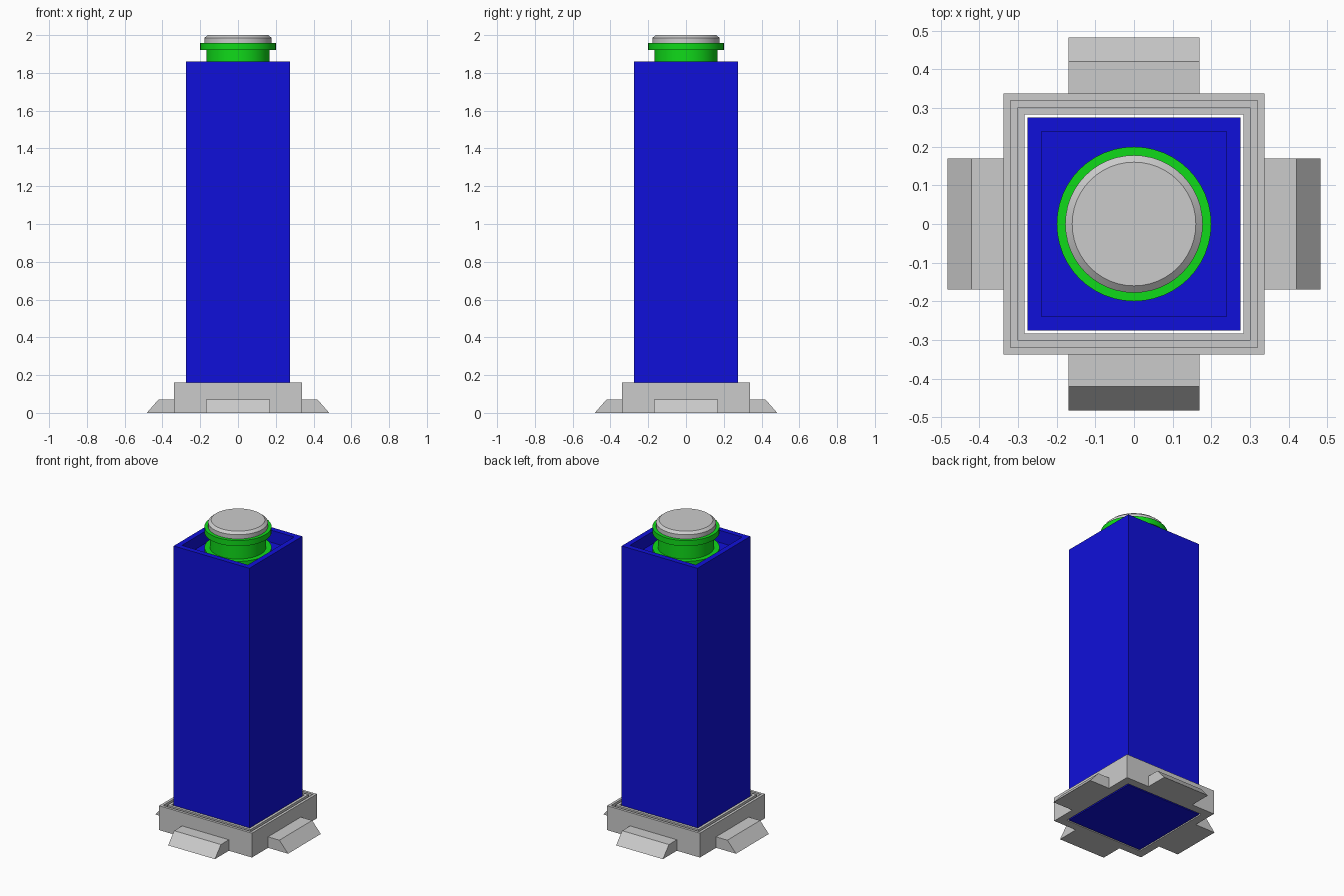
import bpy, bmesh, math

if "Cube" in bpy.data.objects:
    bpy.data.objects.remove(bpy.data.objects["Cube"])


def finish(name, bm, color=None, smooth=False):
    bmesh.ops.recalc_face_normals(bm, faces=bm.faces)
    me = bpy.data.meshes.new(name)
    bm.to_mesh(me)
    bm.free()
    ob = bpy.data.objects.new(name, me)
    bpy.context.collection.objects.link(ob)
    if color:
        mat = bpy.data.materials.new(name + "_paint")
        mat.diffuse_color = color
        mat.use_nodes = True
        mat.node_tree.nodes["Principled BSDF"].inputs["Base Color"].default_value = mat.diffuse_color
        me.materials.append(mat)
    if smooth:
        bpy.context.view_layer.objects.active = ob
        ob.select_set(True)
        bpy.ops.object.shade_smooth_by_angle(angle=math.radians(30))
        ob.select_set(False)
    return ob


def sweep(name, profile, sides, color=None, closed=False, smooth=False):
    """Revolve (radius, z) points; four sides give a square with half width = radius."""
    bm = bmesh.new()
    k = math.sqrt(2) if sides == 4 else 1
    off = math.pi / 4 if sides == 4 else 0
    rings = []
    for r, z in profile:
        rings.append([bm.verts.new((k * r * math.cos(off + 2 * math.pi * i / sides),
                                    k * r * math.sin(off + 2 * math.pi * i / sides), z))
                      for i in range(sides)])
    pairs = list(zip(rings, rings[1:]))
    if closed:
        pairs.append((rings[-1], rings[0]))
    for a, b in pairs:
        for i in range(sides):
            j = (i + 1) % sides
            bm.faces.new((a[i], a[j], b[j], b[i]))
    if not closed:
        bm.faces.new(rings[0])
        bm.faces.new(rings[-1])
    return finish(name, bm, color, smooth)


BLUE = (0.005, 0.005, 0.7, 1)
GREEN = (0.005, 0.7, 0.01, 1)

# Square column with a recessed top
sweep("column", [(0.275, 0), (0.275, 1.86), (0.24, 1.86), (0.24, 1.78)], 4, BLUE)

# Open square base collar with a groove in its top edge
sweep("base_collar", [(0.3375, 0), (0.3375, 0.16), (0.32, 0.16), (0.32, 0.135),
                      (0.302, 0.135), (0.302, 0.16), (0.284, 0.16), (0.284, 0)], 4, closed=True)

# Green neck with two flanges
sweep("neck", [(0.2, 1.78), (0.2, 1.82), (0.167, 1.82), (0.167, 1.92), (0.2, 1.92),
               (0.2, 1.957)], 48, GREEN, smooth=True)

# Chamfered grey cap
sweep("cap", [(0.178, 1.95), (0.178, 1.985), (0.16, 2.0)], 48, smooth=True)

# Four wedge feet, one per side
foot_profile = [(0.3375, 0), (0.483, 0), (0.42, 0.072), (0.3375, 0.072)]
for n, side in enumerate(("right", "back", "left", "front")):
    bm = bmesh.new()
    face = bm.faces.new([bm.verts.new((x, -0.17, z)) for x, z in foot_profile])
    ext = bmesh.ops.extrude_face_region(bm, geom=[face], use_keep_orig=True)
    bmesh.ops.translate(bm, vec=(0, 0.34, 0),
                        verts=[v for v in ext["geom"] if isinstance(v, bmesh.types.BMVert)])
    foot = finish(side + "_foot", bm)
    foot.rotation_euler.z = n * math.pi / 2
